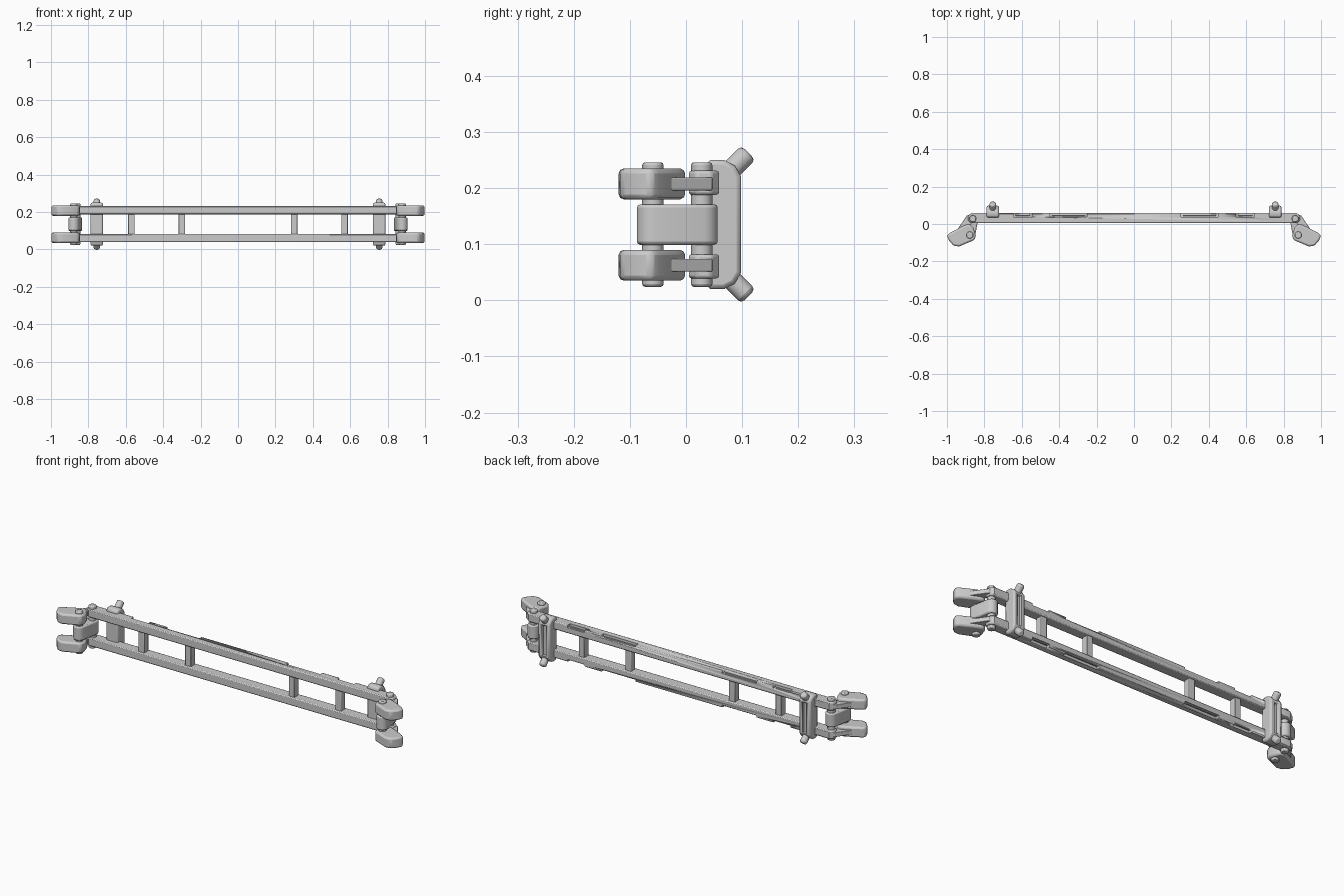
import bpy, bmesh, math
from mathutils import Vector

if "Cube" in bpy.data.objects:
    bpy.data.objects.remove(bpy.data.objects["Cube"], do_unlink=True)

MID = 0.135  # height of the symmetry plane; parts are built relative to it

grey = bpy.data.materials.new("light_grey")
grey.use_nodes = True
grey.diffuse_color = (0.6, 0.6, 0.6, 1)
grey.node_tree.nodes["Principled BSDF"].inputs["Base Color"].default_value = (0.6, 0.6, 0.6, 1)


def finish(name, bm, bevel, mirror, smooth=True):
    """Turn a bmesh into a bevelled object mirrored over the given axes."""
    bmesh.ops.recalc_face_normals(bm, faces=bm.faces)
    mesh = bpy.data.meshes.new(name)
    bm.to_mesh(mesh)
    bm.free()
    mesh.materials.append(grey)
    ob = bpy.data.objects.new(name, mesh)
    ob.location.z = MID
    bpy.context.collection.objects.link(ob)
    if bevel:
        mod = ob.modifiers.new("bevel", 'BEVEL')
        mod.width, mod.segments = bevel, 2
        mod.limit_method, mod.angle_limit = 'ANGLE', math.radians(40)
    if mirror:
        mod = ob.modifiers.new("mirror", 'MIRROR')
        mod.use_axis = ['X' in mirror, False, 'Z' in mirror]
        mod.use_mirror_merge = False
    if smooth:
        bpy.ops.object.select_all(action='DESELECT')
        ob.select_set(True)
        bpy.context.view_layer.objects.active = ob
        bpy.ops.object.shade_smooth_by_angle(angle=math.radians(35))
    return ob


def prism(name, outline, axis, lo, hi, bevel=0.005, mirror='XZ', smooth=True):
    """Extrude an outline: along z it holds (x, y), along x it holds (y, z)."""
    bm = bmesh.new()
    place = (lambda p: (p[0], p[1], lo)) if axis == 'Z' else (lambda p: (lo, p[0], p[1]))
    face = bm.faces.new([bm.verts.new(place(p)) for p in outline])
    new = bmesh.ops.extrude_face_region(bm, geom=[face])["geom"]
    step = Vector((0, 0, hi - lo)) if axis == 'Z' else Vector((hi - lo, 0, 0))
    bmesh.ops.translate(bm, vec=step, verts=[v for v in new if isinstance(v, bmesh.types.BMVert)])
    return finish(name, bm, bevel, mirror, smooth)


def box(name, x, y, z, bevel=0.004, mirror='XZ'):
    outline = [(x[0], y[0]), (x[1], y[0]), (x[1], y[1]), (x[0], y[1])]
    return prism(name, outline, 'Z', z[0], z[1], bevel, mirror)


def rod(name, start, end, radius, sides, bevel, mirror):
    start, end = Vector(start), Vector(end)
    bm = bmesh.new()
    bmesh.ops.create_cone(bm, cap_ends=True, segments=sides, radius1=radius,
                          radius2=radius, depth=(end - start).length)
    turn = Vector((0, 0, 1)).rotation_difference(end - start).to_matrix()
    bmesh.ops.rotate(bm, matrix=turn, verts=bm.verts)
    bmesh.ops.translate(bm, vec=(start + end) / 2, verts=bm.verts)
    return finish(name, bm, bevel, mirror)


def capsule(a, b, radius, steps=8):
    """Outline of a rounded bar from point a to point b."""
    heading = math.atan2(b[1] - a[1], b[0] - a[0])
    points = []
    for centre, base in ((b, heading - math.pi / 2), (a, heading + math.pi / 2)):
        for i in range(steps + 1):
            t = base + math.pi * i / steps
            points.append((centre[0] + radius * math.cos(t), centre[1] + radius * math.sin(t)))
    return points


def cut(target, cutter):
    """Subtract a cutter, before the target is mirrored."""
    cutter.hide_render = True
    cutter.display_type = 'WIRE'
    cutter.hide_set(True)
    mod = target.modifiers.new("cut", 'BOOLEAN')
    mod.operation, mod.object, mod.solver = 'DIFFERENCE', cutter, 'EXACT'
    target.modifiers.move(len(target.modifiers) - 1, 1)


# Long rails with stepped notches along the outer back edge
rail_outline = [(-0.87, 0.005), (0.87, 0.005), (0.888, 0.018), (0.888, 0.045), (0.87, 0.059),
                (-0.87, 0.059), (-0.888, 0.045), (-0.888, 0.018)]
rail = prism("rails", rail_outline, 'Z', 0.053, 0.096, 0.005, 'Z')
for x0, x1 in ((0.25, 0.45), (0.545, 0.645)):
    cut(rail, box("notch_cutter", (x0, x1), (0.038, 0.08), (0.083, 0.12), 0, 'X'))
    box("notch_strip", (x0 + 0.012, x1 - 0.012), (0.044, 0.053), (0.08, 0.087), 0.001)

# Struts joining the rails
for x in (0.30, 0.57):
    box("strut", (x - 0.017, x + 0.017), (0.014, 0.05), (-0.058, 0.058), 0.003, 'X')

# Back brackets with a long slot and slanted end knobs
half = [(0.034, 0.108), (0.044, 0.115), (0.068, 0.115), (0.087, 0.105), (0.098, 0.086)]
bracket = prism("bracket", half + [(y, -z) for y, z in reversed(half)], 'X', 0.722, 0.788, 0.008, 'X')
cut(bracket, box("slot_cutter", (0.743, 0.767), (0.084, 0.12), (-0.08, 0.08), 0, ''))
rod("bracket_knob", (0.755, 0.07, 0.087), (0.755, 0.111, 0.128), 0.018, 12, 0.008, 'XZ')

# Hinge block and its two pins at each end
inner, outer = (0.862, 0.028), (0.878, -0.059)
prism("hinge_block", capsule(inner, outer, 0.029), 'Z', -0.036, 0.036, 0.006, 'X')
for x, y in (inner, outer):
    rod("hinge_pin", (x, y, -0.111), (x, y, 0.111), 0.019, 16, 0.005, 'X')

# Claws with a thin web leading back to the rail
claw = [(1.0, -0.062), (0.988, -0.09), (0.965, -0.116), (0.935, -0.12), (0.852, -0.085),
        (0.846, -0.06), (0.862, -0.012), (0.885, 0.0), (0.92, -0.014), (0.985, -0.048)]
prism("claw", claw, 'Z', 0.045, 0.1, 0.009)
web = [(0.868, 0.05), (0.893, 0.046), (0.945, -0.03), (0.92, -0.06), (0.872, -0.04)]
prism("claw_web", web, 'Z', 0.061, 0.084, 0.002)
